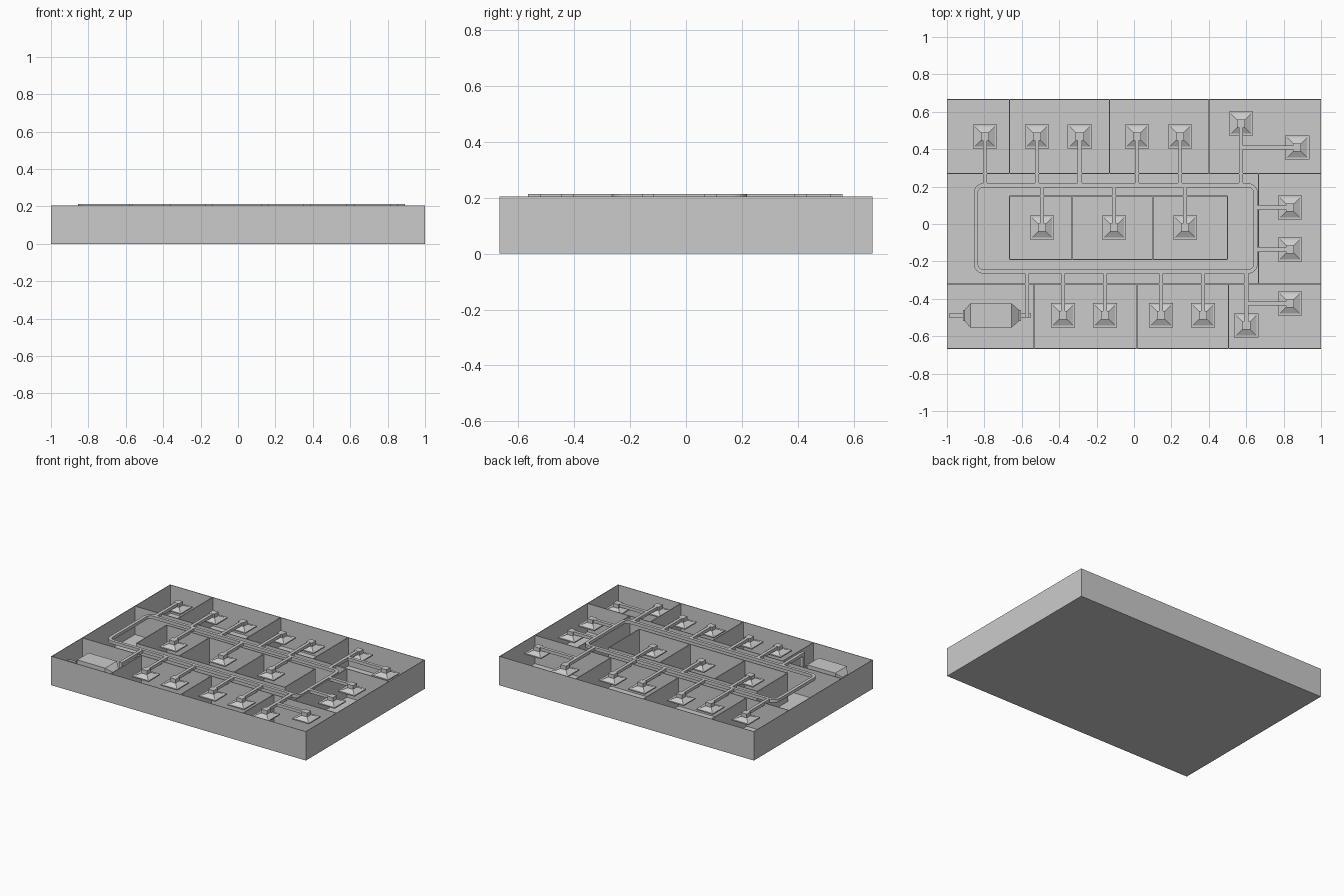
import bpy, bmesh, math
from mathutils import Matrix, Vector

if "Cube" in bpy.data.objects:
    bpy.data.objects.remove(bpy.data.objects["Cube"])

grey = bpy.data.materials.new("plain_grey")
grey.use_nodes = True
COLOUR = (0.6, 0.6, 0.6, 1)
grey.diffuse_color = COLOUR
grey.node_tree.nodes["Principled BSDF"].inputs["Base Color"].default_value = COLOUR

HX, HY, H = 1.0, 0.667, 0.205      # shell half sizes and height
DW, DTOP = 0.022, 0.213            # duct width and duct top
T = 0.006                          # partition thickness


def finish(name, bm):
    bmesh.ops.recalc_face_normals(bm, faces=bm.faces)
    mesh = bpy.data.meshes.new(name)
    bm.to_mesh(mesh)
    bm.free()
    mesh.materials.append(grey)
    obj = bpy.data.objects.new(name, mesh)
    bpy.context.collection.objects.link(obj)
    return obj


def box(bm, lo, hi):
    lo, hi = Vector(lo), Vector(hi)
    size = Matrix.Diagonal((*(hi - lo), 1))
    bmesh.ops.create_cube(bm, size=1, matrix=Matrix.Translation((lo + hi) / 2) @ size)


def loft(bm, rings):
    """Join rings of points with side faces and cap both ends."""
    rows = [[bm.verts.new(p) for p in ring] for ring in rings]
    for a, b in zip(rows, rows[1:]):
        for i in range(len(a)):
            j = (i + 1) % len(a)
            bm.faces.new((a[i], a[j], b[j], b[i]))
    bm.faces.new(rows[0])
    bm.faces.new(rows[-1])


def square(h):
    return [(-h, -h), (h, -h), (h, h), (-h, h)]


# Outer shell: floor and four thin walls
bm = bmesh.new()
box(bm, (-HX, -HY, 0), (HX, HY, 0.004))
for s in (-1, 1):
    box(bm, (s * HX, -HY, 0), (s * (HX - 0.004), HY, H))
    box(bm, (-HX, s * HY, 0), (HX, s * (HY - 0.004), H))
finish("outer_shell", bm)


# Partitions
def walls(name, across, along):
    bm = bmesh.new()
    for y, x0, x1 in across:
        box(bm, (x0, y - T / 2, 0), (x1, y + T / 2, H))
    for x, y0, y1 in along:
        box(bm, (x - T / 2, y0, 0), (x + T / 2, y1, H))
    finish(name, bm)


BACK, FRONT = 0.27, -0.32
walls("room_walls", [(BACK, -HX, HX), (FRONT, -HX, HX)],
      [(x, BACK, HY) for x in (-0.665, -0.13, 0.4)]
      + [(x, -HY, FRONT) for x in (-0.535, 0.015, 0.505)]
      + [(0.665, FRONT, BACK)])
walls("core_walls", [(y, -0.665, 0.5) for y in (-0.19, 0.15)],
      [(x, -0.19, 0.15) for x in (-0.665, -0.33, 0.1, 0.5)])


# Main duct: rounded rectangular ring
def rounded(x0, x1, y0, y1, r, z):
    pts = []
    for k, (x, y) in enumerate([(x1 - r, y1 - r), (x0 + r, y1 - r),
                                (x0 + r, y0 + r), (x1 - r, y0 + r)]):
        for i in range(7):
            a = math.pi / 2 * (k + i / 6)
            pts.append((x + r * math.cos(a), y + r * math.sin(a), z))
    return pts


X0, X1, Y0, Y1 = -0.845, 0.65, -0.254, 0.207    # ring centre line
bm = bmesh.new()
section = [(DW / 2, DTOP - DW), (DW / 2, DTOP), (-DW / 2, DTOP), (-DW / 2, DTOP - DW)]
rows = [[bm.verts.new(p) for p in
         rounded(X0 - d, X1 + d, Y0 - d, Y1 + d, 0.04 + d, z)] for d, z in section]
for a, b in zip(rows, rows[1:] + rows[:1]):
    for i in range(len(a)):
        j = (i + 1) % len(a)
        bm.faces.new((a[i], a[j], b[j], b[i]))
finish("main_duct_ring", bm)


# Ceiling diffusers: rim plate, sloped hood and neck, fed by a branch duct
def diffuser(x, y, start):
    bm = bmesh.new()
    rings = [(0.065, 0.162), (0.065, 0.17), (0.054, 0.17), (0.022, 0.186),
             (0.022, DTOP)]
    loft(bm, [[(x + u, y + v, z) for u, v in square(h)] for h, z in rings])
    finish("diffuser", bm)
    bm = bmesh.new()
    h = DW / 2
    xs, ys = sorted((x, start[0])), sorted((y, start[1]))
    box(bm, (xs[0] - h, ys[0] - h, DTOP - DW), (xs[1] + h, ys[1] + h, DTOP - 0.0005))
    finish("branch_duct", bm)


for x in (-0.797, -0.519, -0.29, 0.016, 0.246):
    diffuser(x, 0.468, (x, Y1))
for x in (-0.492, -0.107, 0.273):
    diffuser(x, -0.019, (x, Y1))
for x in (-0.38, -0.155, 0.144, 0.369):
    diffuser(x, -0.488, (x, Y0))
for y in (0.088, -0.136):
    diffuser(0.834, y, (X1, y))
for x, y, side_x, side_y, ring_y in ((0.572, 0.537, 0.872, 0.409, Y1),
                                     (0.6, -0.543, 0.834, -0.425, Y0)):
    diffuser(x, y, (x, ring_y))
    diffuser(side_x, side_y, (x, side_y))


# Air handler: box with tapered ends and inlet pipes
AY, AZ = -0.489, 0.105
bm = bmesh.new()
stations = [(-0.99, 0.01), (-0.915, 0.01), (-0.915, 0.03), (-0.905, 0.03),
            (-0.875, 0.065), (-0.655, 0.065), (-0.615, 0.03), (-0.605, 0.03),
            (-0.605, 0.01), (-0.55, 0.01)]
loft(bm, [[(x, AY + u, AZ + v) for u, v in square(h)] for x, h in stations])
finish("air_handler", bm)

# Riser and supply duct from the air handler to the ring
bm = bmesh.new()
h = DW / 2
box(bm, (-0.573 - h, AY - h, AZ - h), (-0.573 + h, AY + h, DTOP))
box(bm, (-0.573 - h, AY - h, DTOP - DW), (-0.573 + h, Y0, DTOP - 0.0005))
finish("supply_duct", bm)
